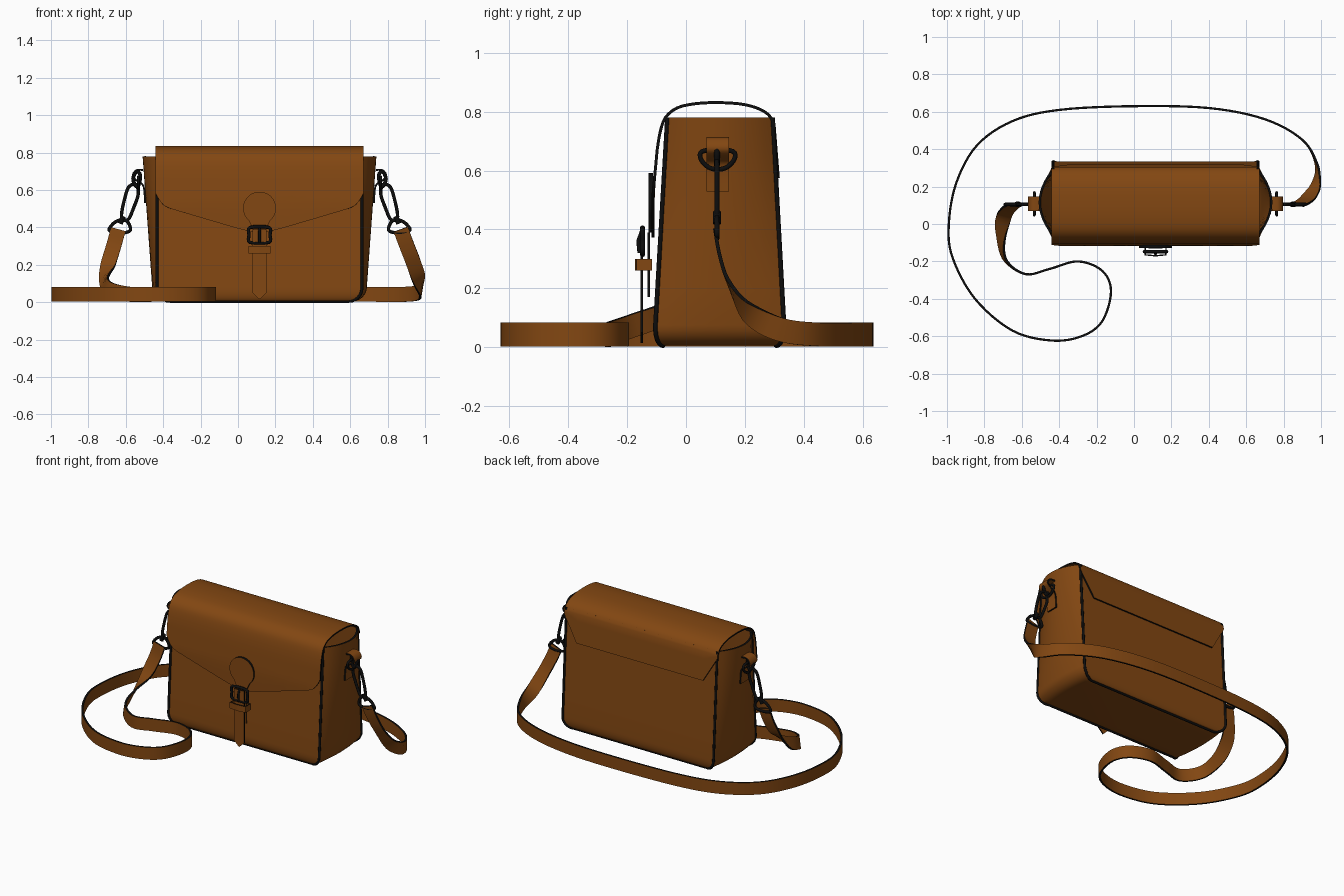
import bpy, bmesh, math
from mathutils import Vector

if "Cube" in bpy.data.objects:
    bpy.data.objects.remove(bpy.data.objects["Cube"])

CX = 0.115           # centre of the bag body
TOP = 0.78           # height of the body opening


def material(name, colour, rough):
    mat = bpy.data.materials.new(name)
    mat.use_nodes = True
    mat.diffuse_color = colour
    node = mat.node_tree.nodes["Principled BSDF"]
    node.inputs["Base Color"].default_value = colour
    node.inputs["Roughness"].default_value = rough
    return mat


LEATHER = material("brown leather", (0.225, 0.063, 0.006, 1), 0.6)
BLACK = material("black trim", (0.004, 0.004, 0.004, 1), 0.5)


def finish(ob, angle=40):
    """Apply modifiers and shade smooth while keeping edges sharp."""
    bpy.ops.object.select_all(action="DESELECT")
    ob.select_set(True)
    bpy.context.view_layer.objects.active = ob
    bpy.ops.object.convert(target="MESH")
    bpy.ops.object.shade_smooth_by_angle(angle=math.radians(angle))
    return ob


def link(name, data, *mats):
    ob = bpy.data.objects.new(name, data)
    bpy.context.scene.collection.objects.link(ob)
    for mat in mats:
        data.materials.append(mat)
    return ob


def sheet(name, rows, thick, closed=False, floor=False, offset=0):
    """Leather sheet through rows of points, with black cut edges."""
    bm = bmesh.new()
    grid = [[bm.verts.new(p) for p in row] for row in rows]
    for a, b in zip(grid, grid[1:]):
        n = len(a)
        for i in range(n if closed else n - 1):
            j = (i + 1) % n
            bm.faces.new((a[i], a[j], b[j], b[i]))
    if floor:
        bm.faces.new(grid[0])
    bmesh.ops.recalc_face_normals(bm, faces=bm.faces)
    mesh = bpy.data.meshes.new(name)
    bm.to_mesh(mesh)
    bm.free()
    ob = link(name, mesh, LEATHER, BLACK)
    mod = ob.modifiers.new("thickness", "SOLIDIFY")
    mod.thickness, mod.offset = thick, offset
    mod.material_offset_rim = 1
    return finish(ob)


def smooth(points, steps=6, closed=False):
    """Rounded path through the points."""
    p = [Vector(q) for q in points]
    n = len(p)
    pick = (lambda i: p[i % n]) if closed else (lambda i: p[min(max(i, 0), n - 1)])
    out = []
    for i in range(n if closed else n - 1):
        a, b, c, d = (pick(i + k) for k in (-1, 0, 1, 2))
        for s in range(steps):
            t = s / steps
            out.append(b + (c - a) * t / 2 + (a * 2 - b * 5 + c * 4 - d) * t**2 / 2
                       + (b * 3 - a - c * 3 + d) * t**3 / 2)
    return out if closed else out + [p[-1]]


def ribbon(name, path, half, thick, across):
    """Flat band along a path; across(point) gives its width direction."""
    rows = []
    for i, p in enumerate(path):
        tangent = (path[min(i + 1, len(path) - 1)] - path[max(i - 1, 0)]).normalized()
        w = Vector(across(p))
        w = (w - tangent * w.dot(tangent)).normalized() * half
        rows.append([p - w, p + w])
    return sheet(name, rows, thick)


def wire(name, path, radius, closed=True):
    cu = bpy.data.curves.new(name, "CURVE")
    cu.dimensions = "3D"
    cu.bevel_depth, cu.bevel_resolution, cu.use_fill_caps = radius, 2, True
    sp = cu.splines.new("POLY")
    sp.points.add(len(path) - 1)
    for point, p in zip(sp.points, path):
        point.co = (*p, 1)
    sp.use_cyclic_u = closed
    return finish(link(name, cu, BLACK), 60)


def plate(name, outline, y_front, y_back):
    """Flat leather piece facing the front, with black edges."""
    bm = bmesh.new()
    face = bm.faces.new([bm.verts.new((CX + x, y_front, z)) for x, z in outline])
    new = bmesh.ops.extrude_face_region(bm, geom=[face])["geom"]
    for v in new:
        if isinstance(v, bmesh.types.BMVert):
            v.co.y = y_back
    bmesh.ops.recalc_face_normals(bm, faces=bm.faces)
    for f in bm.faces:
        f.material_index = 0 if abs(f.normal.y) > 0.5 else 1
    mesh = bpy.data.meshes.new(name)
    bm.to_mesh(mesh)
    bm.free()
    return finish(link(name, mesh, LEATHER, BLACK))


# Body: tapered box with bulging gussets and rounded bottom
def section(z, inset):
    h = z / TOP
    hx = 0.548 - 0.07 * inset
    front = -0.108 + 0.045 * h + 0.03 * inset
    back = 0.337 - 0.043 * h - 0.03 * inset
    bulge = 0.02 + 0.057 * h
    side = [(hx + bulge * math.sin(math.pi * i / 12) ** 0.8,
             front + (back - front) * i / 12) for i in range(13)]
    ring = [(CX + x, y, z) for x, y in side]
    return ring + [(CX - x, y, z) for x, y in reversed(side)]


rows = []
for i in range(7):
    a = math.pi / 2 * i / 6
    rows.append(section(0.005 + 0.07 * (1 - math.cos(a)), 1 - math.sin(a)))
rows += [section(0.075 + (TOP - 0.075) * i / 6, 0) for i in range(1, 7)]
sheet("bag_body", rows, 0.012, closed=True, floor=True, offset=-1)

# Seam piping around the front and back panels
for name, right, left in (("front_piping", 0, -1), ("back_piping", 12, 13)):
    wire(name, [r[right] for r in reversed(rows)] + [r[left] for r in rows], 0.008, False)

# Flap: arched over the top, pointed in front, trapezoid behind
ARCH = [(-0.098, 0.67), (-0.088, 0.73), (-0.07, 0.78), (-0.03, 0.813), (0.03, 0.827),
        (0.1, 0.831), (0.18, 0.827), (0.24, 0.813), (0.28, 0.79), (0.299, 0.76)]
arch = smooth([(0, y, z) for y, z in ARCH], 3)
columns = []
half_widths = [0.557, 0.553, 0.545, 0.53, 0.51, 0.48, 0.46, 0.38, 0.3, 0.2, 0.12, 0.06, 0.03]
for x in [-d for d in half_widths] + [0] + half_widths[::-1]:
    d = abs(x)
    low = 0.357 + 0.3 * math.hypot(d, 0.05) + 0.06 * (max(d - 0.49, 0) / 0.067) ** 2
    rear = 0.575 + 0.165 * max(d - 0.46, 0) / 0.097
    col = []
    for i in range(6):
        z = low + (0.67 - low) * i / 6
        col.append((CX + x, -0.098 - 0.014 * min((0.67 - z) / 0.15, 1), z))
    col += [(CX + x, p.y, p.z) for p in arch]
    for i in range(1, 5):
        z = 0.76 + (rear - 0.76) * i / 4
        col.append((CX + x, 0.299 + 0.015 * (0.76 - z) / 0.19, z))
    columns.append(col)
sheet("flap", columns, 0.01)

# Closure: button patch, tongue, under strap, keeper and buckle
button = [(0.088 * math.sin(a), 0.503 + 0.088 * math.cos(a))
          for a in (math.radians(140 - 10 * i) for i in range(29))]
plate("button_patch", button + [(-0.035, 0.39), (0.035, 0.39)], -0.127, -0.112)
plate("closure_tongue", [(-0.037, 0.39), (-0.037, 0.05), (0, 0.015), (0.037, 0.05), (0.037, 0.39)],
      -0.154, -0.146)
plate("under_strap", [(-0.037, 0.39), (-0.037, 0.17), (0.037, 0.17), (0.037, 0.39)], -0.13, -0.122)
loop = [(0, -0.17), (0.055, -0.165), (0.055, -0.118), (-0.055, -0.118), (-0.055, -0.165), (0, -0.17)]
ribbon("keeper", [Vector((CX + x, y, 0.28)) for x, y in loop], 0.02, 0.008, lambda p: (0, 0, 1))
frame = [(-0.05, 0.32), (0.05, 0.32), (0.056, 0.36), (0.05, 0.4), (-0.05, 0.4), (-0.056, 0.36)]
wire("buckle_frame", smooth([(CX + x, -0.148, z) for x, z in frame], 4, True), 0.009)
wire("buckle_prong", [(CX, -0.158, 0.32), (CX, -0.162, 0.36), (CX, -0.148, 0.4)], 0.007, False)

# Side hardware, repeated on both sides
HOOK = [(0.662, 0.63), (0.7, 0.615), (0.722, 0.55), (0.738, 0.47), (0.73, 0.44),
        (0.7, 0.445), (0.675, 0.5), (0.648, 0.58)]
EYE = [(0.66, 0.62), (0.676, 0.66), (0.658, 0.7), (0.638, 0.68), (0.645, 0.63)]
LINK = [(0.715, 0.44), (0.77, 0.43), (0.805, 0.385), (0.75, 0.37), (0.69, 0.385)]
TAB = [(0.612, 0.53), (0.62, 0.62), (0.655, 0.65), (0.678, 0.675), (0.66, 0.705), (0.622, 0.708)]
RING = [(0.055, 0.665), (0.05, 0.64), (0.075, 0.612), (0.108, 0.604), (0.14, 0.612),
        (0.165, 0.64), (0.16, 0.665), (0.108, 0.67)]
for side, s in (("left", 1), ("right", -1)):
    for part, shape, r in (("hook", HOOK, 0.009), ("hook_eye", EYE, 0.01), ("strap_link", LINK, 0.009)):
        wire(f"{side}_{part}", smooth([(CX + s * d, 0.105, z) for d, z in shape], 4, True), r)
    wire(f"{side}_ring", smooth([(CX + s * 0.648, y, z) for y, z in RING], 4, True), 0.008)
    wire(f"{side}_swivel", [(CX + s * 0.728, 0.105, 0.46), (CX + s * 0.745, 0.105, 0.42)], 0.014, False)
    ribbon(f"{side}_tab", smooth([(CX + s * d, 0.108, z) for d, z in TAB], 4), 0.038, 0.01,
           lambda p: (0, 1, 0))

# Shoulder strap: hangs from both links and lies on edge on the ground
GROUND = 0.043
start = [(-0.64, 0.1, 0.39), (-0.665, 0.085, 0.3), (-0.695, 0.04, 0.2), (-0.712, -0.06, 0.12),
         (-0.69, -0.19, 0.07)]
floor_path = [(-0.58, -0.268), (-0.45, -0.24), (-0.3, -0.2), (-0.17, -0.25), (-0.123, -0.36),
              (-0.17, -0.52), (-0.28, -0.6), (-0.44, -0.623), (-0.65, -0.57), (-0.85, -0.4),
              (-0.97, -0.18), (-0.99, 0), (-0.95, 0.22), (-0.84, 0.42), (-0.65, 0.55), (-0.4, 0.61),
              (0, 0.63), (0.4, 0.62), (0.7, 0.56), (0.9, 0.45)]
end = [(0.975, 0.32, 0.06), (0.968, 0.21, 0.12), (0.935, 0.145, 0.22), (0.9, 0.115, 0.31),
       (0.87, 0.1, 0.39)]


def strap_width(p):
    t = min(max((p.z - GROUND) / 0.2, 0), 1)
    return (t, 0, 1 - t)


strap = smooth(start + [(x, y, GROUND) for x, y in floor_path] + end)
ribbon("shoulder_strap", strap, 0.04, 0.012, strap_width)
